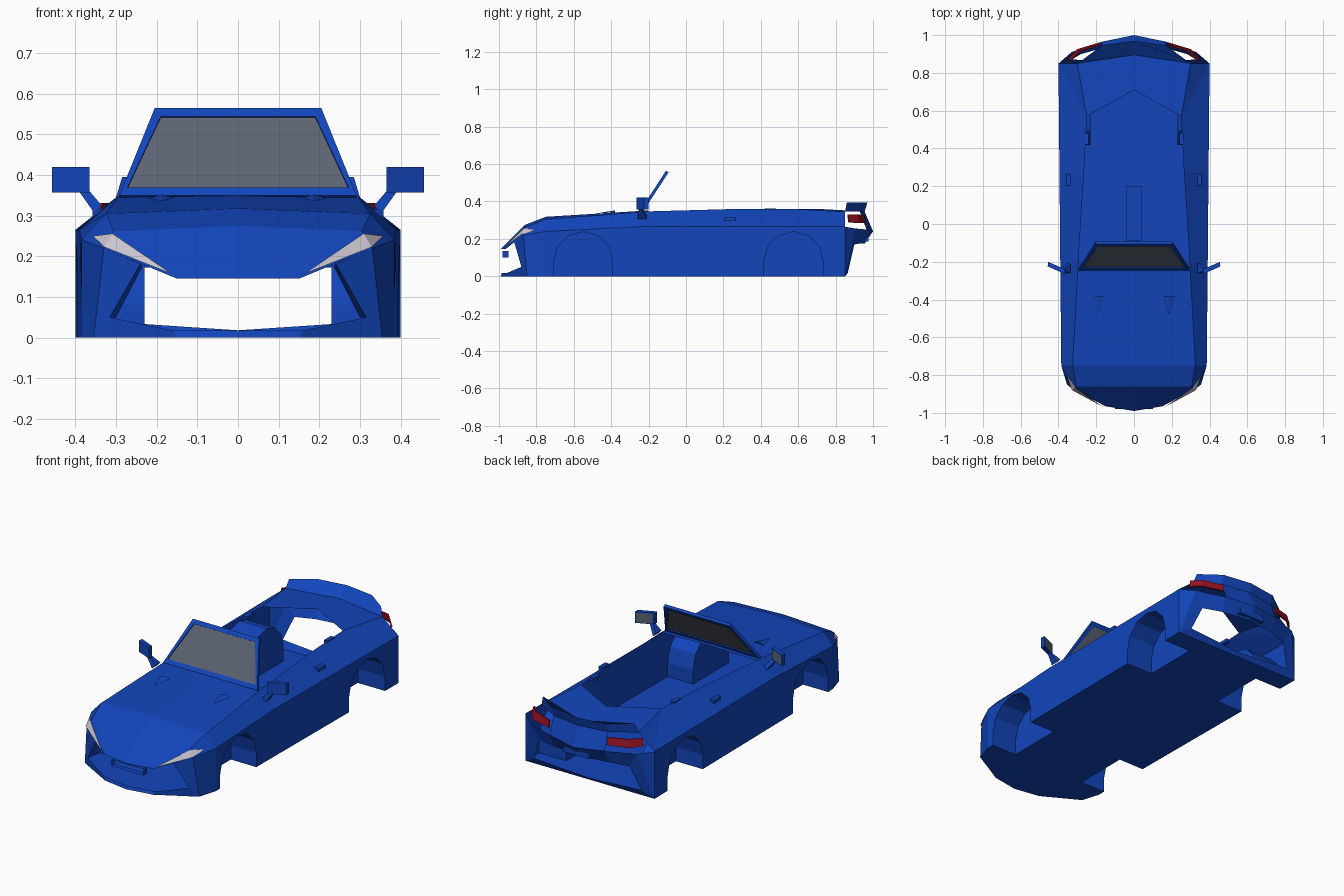
import bpy, bmesh, math

def material(name, rgb):
    m = bpy.data.materials.new(name)
    m.diffuse_color = (*rgb, 1)
    return m

BLUE = material("blue_paint", (0.006, 0.06, 0.5))
GLASS = material("tinted_glass", (0.11, 0.125, 0.17))
LENS = material("clear_lens", (0.6, 0.56, 0.62))
RED = material("red_lens", (0.3, 0.006, 0.015))

def part(name, verts, faces, mat=BLUE, mirror=True, thick=0):
    """Flat-faced sheet from a half outline, mirrored across x = 0."""
    bm = bmesh.new()
    for s in ((1, -1) if mirror else (1,)):
        vs = [bm.verts.new((s * x, y, z)) for x, y, z in verts]
        for f in faces:
            bm.faces.new([vs[i] for i in (f if s > 0 else f[::-1])])
    bmesh.ops.remove_doubles(bm, verts=bm.verts, dist=0.0005)
    bmesh.ops.recalc_face_normals(bm, faces=bm.faces)
    me = bpy.data.meshes.new(name)
    bm.to_mesh(me)
    bm.free()
    ob = bpy.data.objects.new(name, me)
    bpy.context.collection.objects.link(ob)
    me.materials.append(mat)
    if thick:
        mod = ob.modifiers.new("thickness", 'SOLIDIFY')
        mod.thickness, mod.offset = thick, 0
    return ob

BOX = [(0, 1, 3, 2), (4, 6, 7, 5), (0, 4, 5, 1), (2, 3, 7, 6), (0, 2, 6, 4), (1, 5, 7, 3)]

def box(name, xs, ys, zs, mirror=True, faces=BOX):
    return part(name, [(x, y, z) for x in xs for y in ys for z in zs], faces, mirror=mirror)

def side_x(y):
    return 0.385 + (y + 0.75) * 0.015 / 1.6

# wheel arch outline, front to back
def arch(cy, n=6, r=0.158):
    pts = [(cy - r, 0)]
    pts += [(cy - r * math.cos(math.pi * i / n), 0.08 + r * math.sin(math.pi * i / n)) for i in range(n + 1)]
    return pts + [(cy + r, 0)]

FRONT, REAR, INNER = -0.55, 0.575, 0.23
arches = [arch(FRONT), arch(REAR)]

# side panels with arch openings
outline = [(-0.75, 0)] + arches[0] + arches[1] + [(0.85, 0), (0.85, 0.265), (-0.24, 0.265), (-0.75, 0.24)]
part("side_panel", [(side_x(y), y, z) for y, z in outline], [tuple(range(len(outline)))])

# wheel wells, closed on the inner side
for name, a in zip(("front_wheel_well", "rear_wheel_well"), arches):
    n = len(a)
    v = [(side_x(y), y, z) for y, z in a] + [(INNER, y, z) for y, z in a]
    f = [(i, i + 1, n + i + 1, n + i) for i in range(n - 1)] + [tuple(range(n, 2 * n))]
    part(name, v, f)

# floor notched around the wheels
floor = [(0, -0.99), (0.15, -0.965), (0.355, -0.85), (0.385, -0.75)]
for a in arches:
    y0, y1 = a[0][0], a[-1][0]
    floor += [(side_x(y0), y0), (INNER, y0), (INNER, y1), (side_x(y1), y1)]
floor += [(0.40, 0.85), (0, 0.85)]
part("floor", [(x, y, 0) for x, y in floor], [tuple(range(len(floor)))])
box("floor_tunnel", (-0.04, 0.04), (-0.09, 0.2), (0.001, 0.018), mirror=False)

# hood and nose
part("hood", [
    (0, -0.2, 0.352), (0.295, -0.2, 0.347), (0, -0.75, 0.318), (0.325, -0.75, 0.305),
    (0, -0.86, 0.275), (0.305, -0.86, 0.262), (0, -0.99, 0.145), (0.15, -0.965, 0.145),
    (0.33, -0.87, 0.22), (0.385, -0.75, 0.24)],
    [(0, 1, 3, 2), (2, 3, 5, 4), (4, 5, 7, 6), (5, 8, 7), (3, 9, 8, 5)])

# front bumper around the open grille, with splitter and inner returns
part("front_bumper", [
    (0.385, -0.75, 0.24), (0.33, -0.87, 0.22), (0.355, -0.85, 0), (0.385, -0.75, 0),
    (0.24, -0.918, 0.182), (0.315, -0.88, 0.05), (0.16, -0.957, 0.018), (0.15, -0.965, 0),
    (0, -0.985, 0.018), (0, -0.99, 0), (0.235, -0.8, 0.175), (0.30, -0.8, 0.05)],
    [(0, 1, 2, 3), (1, 4, 5, 2), (2, 5, 6, 7), (7, 6, 8, 9), (4, 10, 11, 5)])

# headlights
part("headlight", [
    (0.163, -0.969, 0.157), (0.329, -0.879, 0.223), (0.309, -0.868, 0.256), (0.357, -0.80, 0.25)],
    [(0, 1, 2), (1, 3, 2)], LENS)

# open number plate bracket
box("front_bracket", (-0.1, 0.1), (-0.98, -0.95), (0.1, 0.135), mirror=False,
    faces=[BOX[0], BOX[1], BOX[4], BOX[5]])

# small raised hood vents
part("hood_vent", [
    (0.155, -0.38, 0.344), (0.22, -0.38, 0.342), (0.185, -0.48, 0.336), (0.188, -0.38, 0.352)],
    [(0, 3, 2), (3, 1, 2), (0, 1, 3)])

# shoulders between side panels and cockpit edge
part("shoulder", [
    (0.385, -0.75, 0.24), (0.39, -0.24, 0.265), (0.3946, 0.27, 0.265), (0.40, 0.85, 0.265),
    (0.325, -0.75, 0.305), (0.295, -0.2, 0.347), (0.265, 0.27, 0.36), (0.25, 0.57, 0.36),
    (0.30, 0.85, 0.345)],
    [(0, 1, 5, 4), (1, 2, 6, 5), (2, 3, 7, 6), (3, 8, 7)])

# rear deck rising into the tail lip
part("rear_deck", [
    (0, 0.71, 0.36), (0.25, 0.57, 0.36), (0.30, 0.85, 0.345), (0, 0.895, 0.35),
    (0, 0.97, 0.395), (0.17, 0.945, 0.395), (0.285, 0.86, 0.395)],
    [(0, 1, 2, 3), (3, 2, 6, 5, 4)])

# rear fascia with openings for lights and lower vent
part("rear_bumper", [
    (0, 0.97, 0.395), (0.17, 0.945, 0.395), (0.285, 0.86, 0.395),
    (0, 0.955, 0.345), (0.17, 0.93, 0.345), (0.30, 0.85, 0.345),
    (0, 1.0, 0.24), (0.17, 0.965, 0.25), (0.33, 0.91, 0.255), (0.40, 0.85, 0.265),
    (0, 0.955, 0.175), (0.17, 0.93, 0.175), (0.28, 0.90, 0.17),
    (0.40, 0.85, 0), (0.33, 0.87, 0.04), (0, 0.865, 0.018), (0, 0.85, 0)],
    [(0, 1, 4, 3), (1, 2, 5, 4), (3, 4, 7, 6), (6, 7, 11, 10), (7, 8, 12, 11),
     (8, 9, 13), (8, 13, 14, 12), (13, 16, 15, 14)])
part("tail_light", [
    (0.18, 0.958, 0.285), (0.30, 0.922, 0.285), (0.345, 0.87, 0.29),
    (0.18, 0.95, 0.325), (0.29, 0.915, 0.33), (0.335, 0.865, 0.33)],
    [(0, 1, 4, 3), (1, 2, 5, 4)], RED, thick=0.008)
box("rear_bracket", (-0.08, 0.08), (0.94, 0.975), (0.185, 0.215), mirror=False)

# windshield frame and glass
def shield(x, z):
    return (x, -0.24 + (z - 0.345) * 0.14 / 0.215, z)
rim = [shield(x, z) for x, z in ((0, 0.345), (0.292, 0.345), (0.205, 0.56), (0, 0.56),
                                 (0, 0.365), (0.272, 0.365), (0.19, 0.54), (0, 0.54))]
part("windshield_frame", rim, [(0, 1, 5, 4), (1, 2, 6, 5), (2, 3, 7, 6)], thick=0.016)
part("windshield_glass", rim[4:], [(0, 1, 2, 3)], GLASS, thick=0.004)

# door mirrors: wedge housing, stalk and glass
part("mirror_housing", [
    (0.365, -0.265, 0.357), (0.365, -0.265, 0.42), (0.365, -0.24, 0.357), (0.365, -0.24, 0.42),
    (0.457, -0.225, 0.357), (0.457, -0.225, 0.42), (0.455, -0.2, 0.357), (0.455, -0.2, 0.42)], BOX)
part("mirror_glass", [
    (0.371, -0.235, 0.362), (0.371, -0.235, 0.415), (0.45, -0.2, 0.415), (0.45, -0.2, 0.362)],
    [(0, 1, 2, 3)], GLASS)
part("mirror_stalk", [
    (0.335, -0.26, 0.325), (0.365, -0.25, 0.36), (0.335, -0.21, 0.325), (0.365, -0.235, 0.36),
    (0.352, -0.26, 0.305), (0.39, -0.25, 0.358), (0.352, -0.21, 0.305), (0.39, -0.235, 0.358)], BOX)

# door handles and cockpit edge scoops
box("door_handle", (0.335, 0.358), (0.205, 0.265), (0.299, 0.316))
box("edge_scoop", (0.24, 0.262), (0.42, 0.48), (0.345, 0.363))
